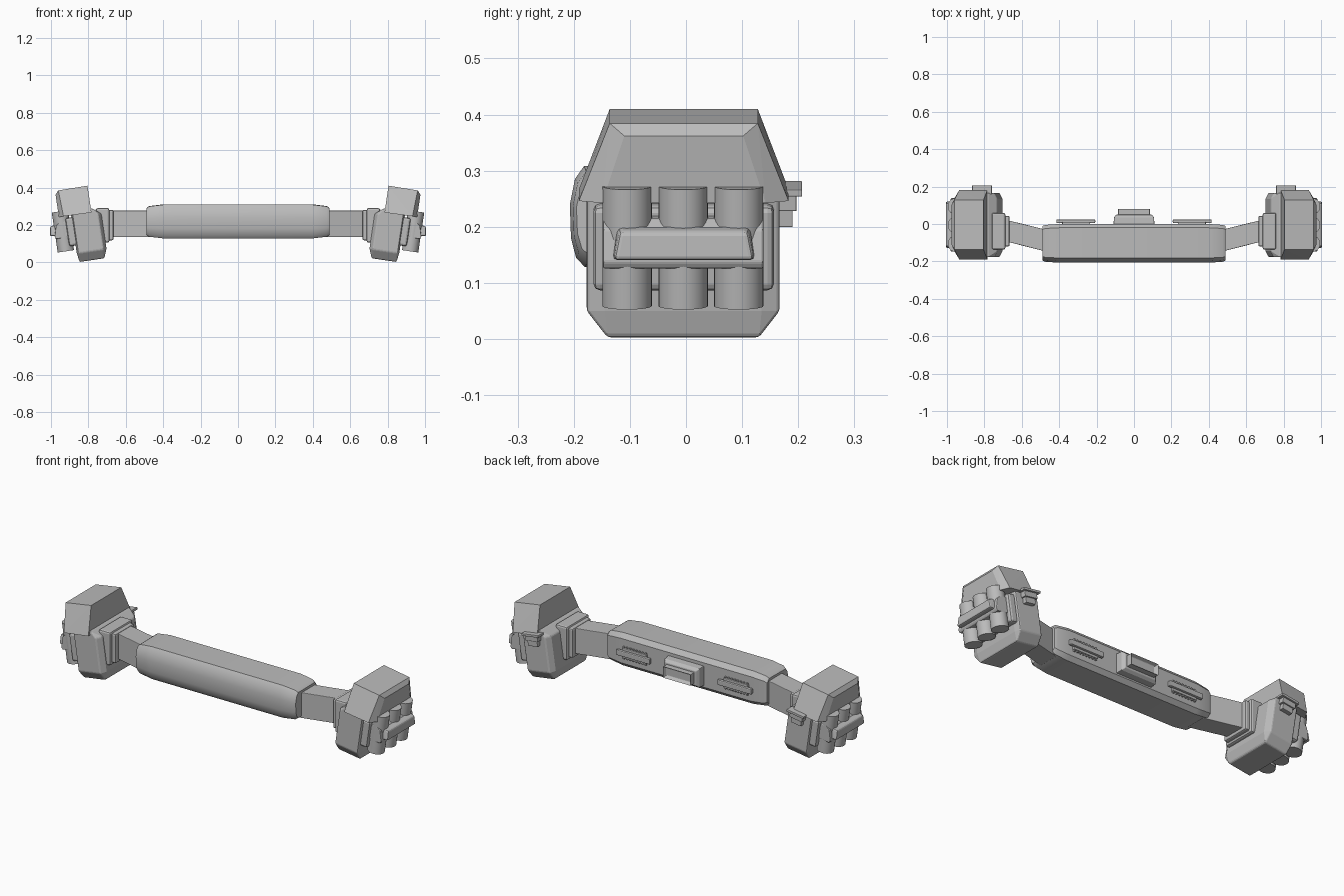
import bpy, bmesh, math
from mathutils import Matrix, Vector

if "Cube" in bpy.data.objects:
    bpy.data.objects.remove(bpy.data.objects["Cube"], do_unlink=True)

grey = bpy.data.materials.new("plain_grey")
grey.use_nodes = True
TONE = (0.5, 0.5, 0.5, 1)
grey.diffuse_color = TONE
grey.node_tree.nodes["Principled BSDF"].inputs["Base Color"].default_value = TONE


def finish(name, bm, bevel=0, mat=None, smooth=False):
    """Turn a bmesh into a finished object."""
    if mat:
        bm.transform(mat)
    bmesh.ops.recalc_face_normals(bm, faces=bm.faces)
    if mat and mat.determinant() < 0:
        bmesh.ops.recalc_face_normals(bm, faces=bm.faces)
    me = bpy.data.meshes.new(name)
    bm.to_mesh(me)
    bm.free()
    me.materials.append(grey)
    ob = bpy.data.objects.new(name, me)
    bpy.context.collection.objects.link(ob)
    if bevel:
        mod = ob.modifiers.new("Bevel", "BEVEL")
        mod.width, mod.segments = bevel, 2
        mod.limit_method, mod.angle_limit = "ANGLE", math.radians(35)
    if smooth:
        bpy.ops.object.select_all(action="DESELECT")
        ob.select_set(True)
        bpy.context.view_layer.objects.active = ob
        bpy.ops.object.shade_smooth_by_angle(angle=math.radians(30))
    return ob


def hull(name, pts, bevel=0, mat=None):
    """Convex solid around a few corner points."""
    bm = bmesh.new()
    for p in pts:
        bm.verts.new(p)
    bmesh.ops.convex_hull(bm, input=bm.verts)
    bmesh.ops.dissolve_limit(bm, angle_limit=0.01, verts=bm.verts, edges=bm.edges)
    return finish(name, bm, bevel, mat)


def box(name, x, y, z, bevel=0, mat=None):
    return hull(name, [(a, b, c) for a in x for b in y for c in z], bevel, mat)


def prism(name, outline, y, mat, bevel=0):
    """Outline in x/z, extended through y."""
    return hull(name, [(a, b, u) for a, u in outline for b in y], bevel, mat)


def framed(name, x, y, z, rim, depth, bevel=0, mat=None):
    """Box with a recessed panel in its back (+y) face."""
    bm = bmesh.new()
    size = Vector((x[1] - x[0], y[1] - y[0], z[1] - z[0]))
    mid = Vector((x[0] + x[1], y[0] + y[1], z[0] + z[1])) / 2
    bmesh.ops.create_cube(bm, size=1, matrix=Matrix.Translation(mid) @ Matrix.Diagonal((*size, 1)))
    face = [f for f in bm.faces if f.normal.y > 0.9]
    bmesh.ops.inset_region(bm, faces=face, thickness=rim)
    bmesh.ops.translate(bm, verts=face[0].verts, vec=(0, -depth, 0))
    return finish(name, bm, bevel, mat)


# Central pad, lofted along x from one bulging cross-section
section = [(-0.02, 0.31), (0, 0.285), (0, 0.15), (-0.02, 0.128), (-0.18, 0.128),
           (-0.196, 0.145), (-0.205, 0.18), (-0.207, 0.24), (-0.198, 0.285), (-0.182, 0.308)]
stations = [(0.49, 0.78), (0.475, 0.9), (0.40, 1.0)]
stations = [(-x, s) for x, s in stations] + [(x, s) for x, s in reversed(stations)]
bm = bmesh.new()
rings = [[bm.verts.new((x, -0.1 + (y + 0.1) * (s + 1) / 2, 0.218 + (z - 0.218) * s))
          for y, z in section] for x, s in stations]
for r0, r1 in zip(rings, rings[1:]):
    for i in range(len(section)):
        j = (i + 1) % len(section)
        bm.faces.new((r0[i], r0[j], r1[j], r1[i]))
bm.faces.new(rings[0])
bm.faces.new(rings[-1])
finish("waist_pad", bm, smooth=True)

# Back buckle on the pad
hull("buckle_base", [(sx * w, y, 0.213 + sz * h) for w, y, h in
                     ((0.11, -0.01, 0.055), (0.107, 0.035, 0.052), (0.095, 0.05, 0.04))
                     for sx in (-1, 1) for sz in (-1, 1)], 0.003)
framed("buckle_frame", (-0.085, 0.085), (0.04, 0.083), (0.182, 0.244), 0.012, 0.02, 0.003)

for side, word in ((1, "left"), (-1, "right")):
    flip = Matrix.Diagonal((side, 1, 1, 1))
    # Pouch frame leans outward at the top
    tilt = flip @ Matrix.Translation((0.78, 0, 0)) @ Matrix.Rotation(math.radians(8.5), 4, "Y")

    # Small grip bar on the back of the pad
    box(word + "_grip_base", (0.235, 0.385), (-0.01, 0.012), (0.185, 0.24), 0.004, flip)
    box(word + "_grip_bar", (0.207, 0.415), (0.005, 0.024), (0.198, 0.228), 0.005, flip)
    for i in range(8):
        x = 0.24 + i * 0.019
        box(f"{word}_grip_tooth_{i + 1}", (x, x + 0.009), (-0.01, 0.008), (0.178, 0.247), 0, flip)

    # Strap and the stepped belt loop
    hull(word + "_strap", [(x, y, z) for x, y in
                           ((0.46, -0.15), (0.46, -0.033), (0.70, 0.026), (0.70, -0.089))
                           for z in (0.135, 0.276)], 0.003, flip)
    box(word + "_loop_base", (0.688, 0.76), (-0.137, 0.06), (0.105, 0.29), 0.01, flip)
    box(word + "_loop_rim", (0.665, 0.70), (-0.12, 0.043), (0.118, 0.28), 0.008, flip)

    # Pouch body with trimmed lower corners and sloping shoulder
    body = []
    for y, low, inner, outer in ((0.135, 0.012, -0.068, 0.066), (0.172, 0.06, -0.07, 0.066),
                                 (0.14, 0.062, -0.087, 0.074)):
        for s in (-1, 1):
            yy = s * y - 0.005
            body += [(inner, yy, low), (outer, yy, low), (inner, yy, 0.25),
                     (outer, yy, 0.28), (-0.04, yy, 0.287)]
    hull(word + "_pouch_body", body, 0.006, tilt)

    # Flap: tapered block overhanging the outer side
    flap = []
    for a, y, u in ((-0.036, 0.187, 0.264), (0.115, 0.187, 0.266), (0.14, 0.146, 0.266),
                    (-0.036, 0.132, 0.409), (0.122, 0.132, 0.407), (0.14, 0.106, 0.387)):
        flap += [(a, s * y - 0.004, u) for s in (-1, 1)]
    hull(word + "_pouch_flap", flap, 0, tilt)

    # Latch on the back of the pouch
    box(word + "_latch_stem", (-0.035, 0.025), (0.15, 0.19), (0.205, 0.27), 0.002, tilt)
    box(word + "_latch_body", (-0.045, 0.033), (0.15, 0.197), (0.235, 0.268), 0.002, tilt)
    box(word + "_latch_plate", (-0.06, 0.045), (0.16, 0.207), (0.263, 0.276), 0.002, tilt)

    # Backing plate, three canisters and their retaining band
    box(word + "_canister_plate", (0.06, 0.108), (-0.165, 0.157), (0.102, 0.255), 0.012, tilt)
    for i, y in enumerate((-0.105, -0.005, 0.094)):
        bm = bmesh.new()
        bmesh.ops.create_cone(bm, cap_ends=True, segments=32, radius1=0.044, radius2=0.044,
                              depth=0.216, matrix=Matrix.Translation((0.13, y, 0.187)))
        finish(f"{word}_canister_{i + 1}", bm, 0, tilt, True)
    prism(word + "_band", [(0.09, 0.152), (0.172, 0.152), (0.178, 0.165), (0.162, 0.222),
                           (0.14, 0.238), (0.09, 0.238)], (-0.148, 0.138), tilt, 0.004)
    hull(word + "_band_bar", [(a, s * y - 0.004, u) for a, y, u in
                              ((0.16, 0.128, 0.167), (0.16, 0.118, 0.228),
                               (0.202, 0.124, 0.172), (0.194, 0.114, 0.222))
                              for s in (-1, 1)], 0.007, tilt)
